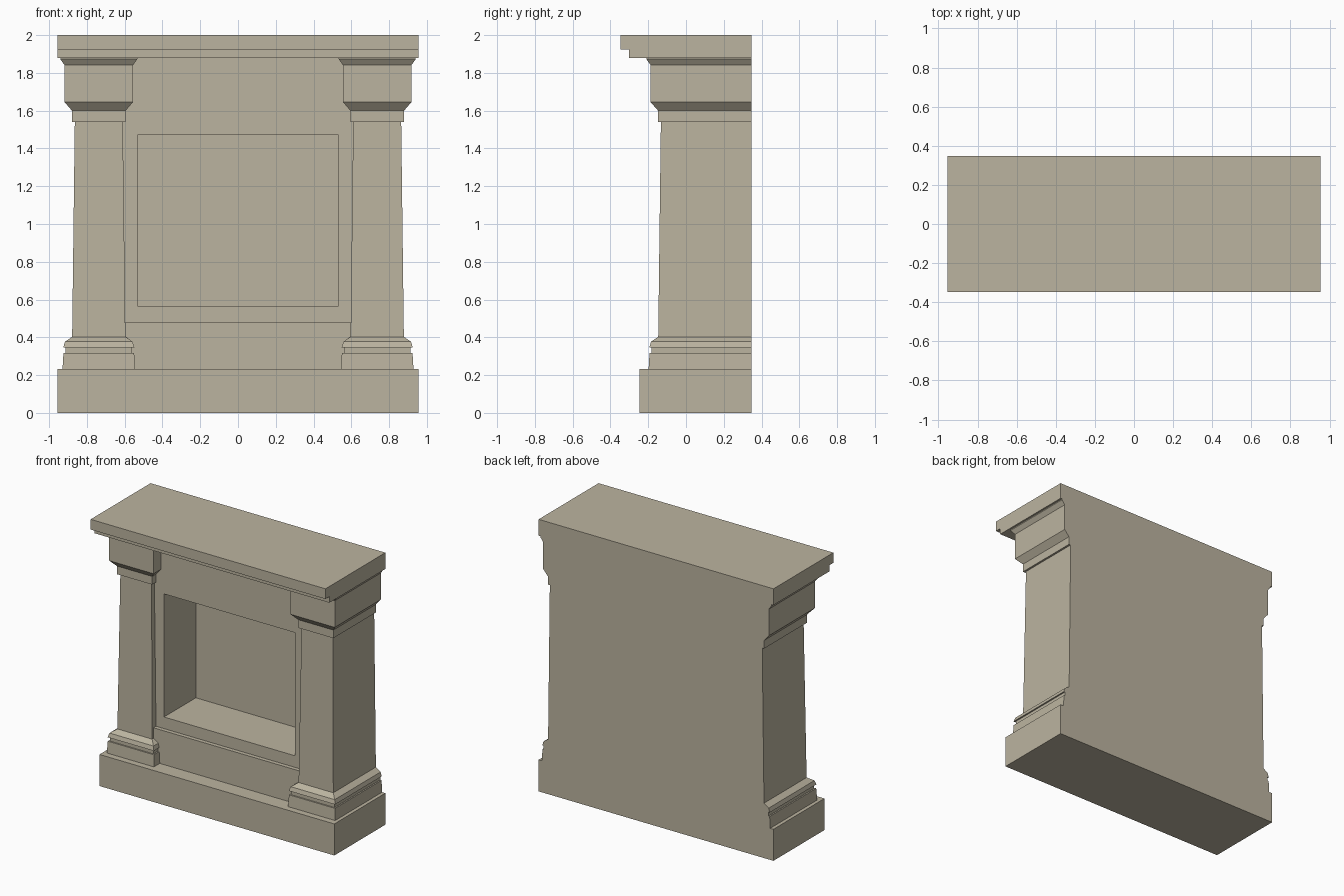
import bpy, bmesh

if "Cube" in bpy.data.objects:
    bpy.data.objects.remove(bpy.data.objects["Cube"])

BACK = 0.348   # every part ends flush on this plane

# Warm grey stone
stone = bpy.data.materials.new("stone")
stone.diffuse_color = (0.50, 0.455, 0.35, 1.0)
stone.use_nodes = True
stone.node_tree.nodes["Principled BSDF"].inputs["Base Color"].default_value = stone.diffuse_color


def loft(name, rings):
    """Skin a list of four-point rings and cap both ends."""
    bm = bmesh.new()
    loops = [[bm.verts.new(p) for p in ring] for ring in rings]
    for a, b in zip(loops, loops[1:]):
        for i in range(4):
            j = (i + 1) % 4
            bm.faces.new((a[i], a[j], b[j], b[i]))
    bm.faces.new(loops[0][::-1])
    bm.faces.new(loops[-1])
    bmesh.ops.recalc_face_normals(bm, faces=bm.faces)
    mesh = bpy.data.meshes.new(name)
    bm.to_mesh(mesh)
    bm.free()
    mesh.materials.append(stone)
    obj = bpy.data.objects.new(name, mesh)
    bpy.context.collection.objects.link(obj)
    return obj


def flat_ring(cx, half, front, z, back=BACK):
    return [(cx - half, front, z), (cx + half, front, z),
            (cx + half, back, z), (cx - half, back, z)]


def upright_ring(half, z0, z1, y):
    return [(-half, y, z0), (half, y, z0), (half, y, z1), (-half, y, z1)]


def box(name, half, front, z0, z1, back=BACK):
    return loft(name, [flat_ring(0, half, front, z, back) for z in (z0, z1)])


# Base block and stepped mantel
box("base", 0.955, -0.245, 0.0, 0.232)
loft("mantel", [flat_ring(0, 0.955, y, z) for y, z in
                ((-0.302, 1.88), (-0.302, 1.925), (-0.348, 1.925), (-0.348, 2.0))])

# Pilasters: (half width, height) from foot to capital
profile = [
    (0.192, 0.232), (0.187, 0.318), (0.177, 0.318), (0.177, 0.347),   # foot
    (0.188, 0.347), (0.179, 0.377), (0.141, 0.403),                   # moulding
    (0.127, 1.54),                                                    # tapered shaft
    (0.142, 1.54), (0.142, 1.60), (0.181, 1.645),                     # neck
    (0.181, 1.841), (0.204, 1.873), (0.204, 1.88),                    # capital
]
for side, cx in (("left", -0.737), ("right", 0.737)):
    loft(side + "_pilaster",
         [flat_ring(cx, h, -h - 0.006, z) for h, z in profile])

# Wall between the pilasters with the deep firebox recess
loft("firebox_wall", [
    upright_ring(0.612, 0.232, 1.88, BACK),
    upright_ring(0.612, 0.232, 1.88, -0.10),
    upright_ring(0.532, 0.565, 1.47, -0.10),
    upright_ring(0.532, 0.565, 1.47, 0.27),
])

# Raised panel below the opening
box("lower_panel", 0.61, -0.13, 0.232, 0.48, back=-0.10)
